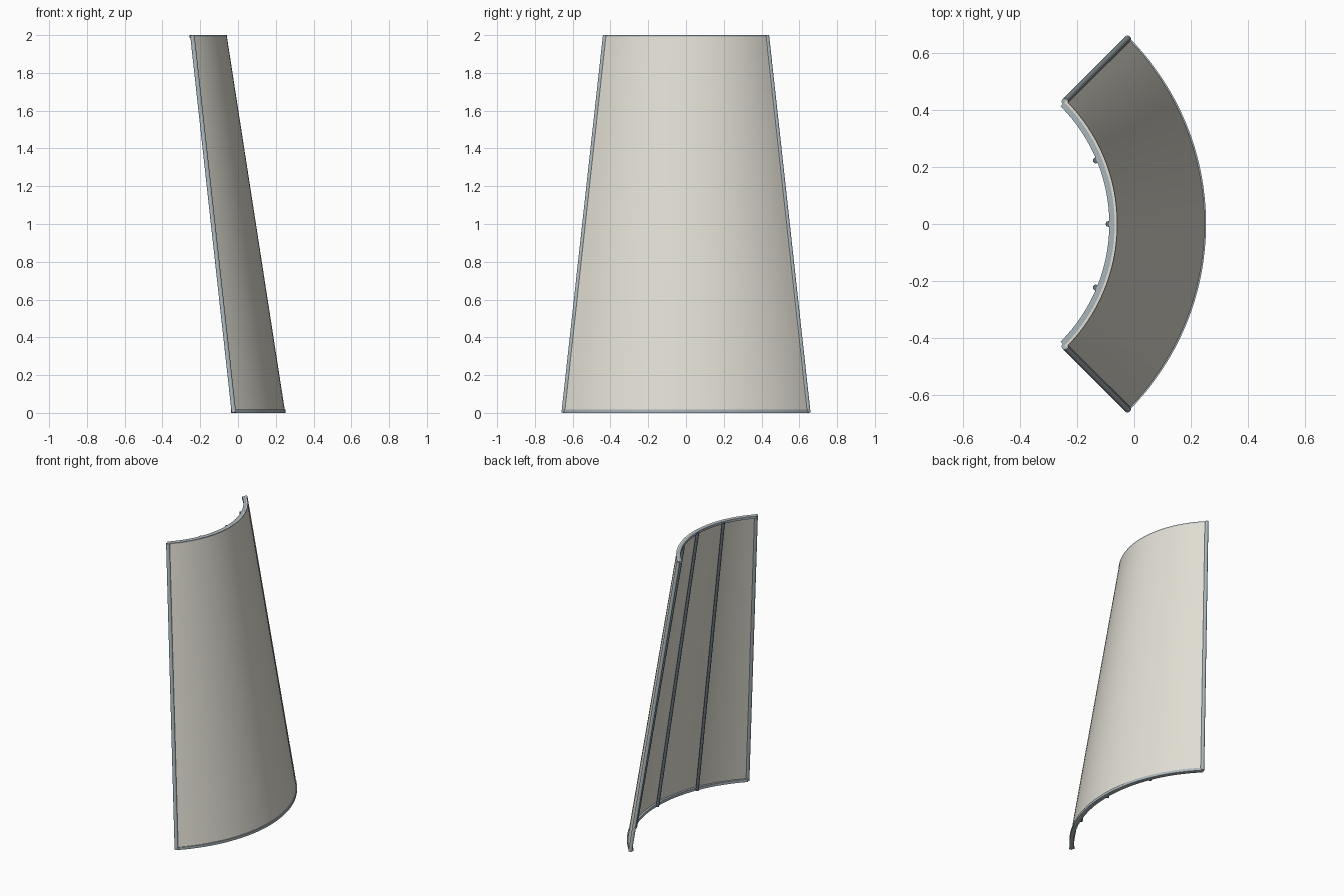
import bpy
import bmesh
from math import sin, cos, radians
from mathutils import Vector

cube = bpy.data.objects.get("Cube")
if cube:
    bpy.data.objects.remove(cube)

AXIS_X = -0.67                # cone axis
R_BOTTOM, R_TOP = 0.92, 0.61  # outer radii
HEIGHT = 2.0
HALF_ANGLE = 45
STEPS = 32


def material(name, rgb):
    m = bpy.data.materials.new(name)
    m.use_nodes = True
    m.diffuse_color = (*rgb, 1)
    m.node_tree.nodes["Principled BSDF"].inputs["Base Color"].default_value = (*rgb, 1)
    return m


ivory = material("ivory panel", (0.76, 0.74, 0.66))
steel = material("pale steel", (0.40, 0.47, 0.50))
dark = material("dark slate", (0.14, 0.17, 0.21))


def polar(radius, degrees, z):
    a = radians(degrees)
    return Vector((AXIS_X + radius * cos(a), radius * sin(a), z))


def cone_radius(z):
    return R_BOTTOM + (R_TOP - R_BOTTOM) * z / HEIGHT


def finish(name, bm, mat):
    bmesh.ops.recalc_face_normals(bm, faces=bm.faces)
    mesh = bpy.data.meshes.new(name)
    bm.to_mesh(mesh)
    bm.free()
    mesh.materials.append(mat)
    obj = bpy.data.objects.new(name, mesh)
    bpy.context.collection.objects.link(obj)
    bpy.ops.object.select_all(action="DESELECT")
    obj.select_set(True)
    bpy.context.view_layer.objects.active = obj
    bpy.ops.object.shade_smooth_by_angle(angle=radians(35))
    return obj


def arc_sweep(name, profile, mat):
    """Sweep a closed (radius, z) profile around the cone axis."""
    bm = bmesh.new()
    rings = []
    for i in range(STEPS + 1):
        angle = HALF_ANGLE * (2 * i / STEPS - 1)
        rings.append([bm.verts.new(polar(r, angle, z)) for r, z in profile])
    n = len(profile)
    for a, b in zip(rings, rings[1:]):
        for j in range(n):
            k = (j + 1) % n
            bm.faces.new((a[j], a[k], b[k], b[j]))
    bm.faces.new(rings[0])
    bm.faces.new(rings[-1])
    return finish(name, bm, mat)


def rod(name, angle, inset, radius, mat):
    """Round bar following the cone slope at one angle."""
    start = polar(R_BOTTOM - inset, angle, 0.002)
    end = polar(R_TOP - inset, angle, HEIGHT - 0.002)
    axis = end - start
    bm = bmesh.new()
    bmesh.ops.create_cone(bm, cap_ends=True, segments=12, radius1=radius,
                          radius2=radius, depth=axis.length)
    bmesh.ops.rotate(bm, verts=bm.verts, cent=(0, 0, 0),
                     matrix=axis.to_track_quat("Z", "Y").to_matrix())
    bmesh.ops.translate(bm, verts=bm.verts, vec=(start + end) / 2)
    return finish(name, bm, mat)


# Thin curved panel
WALL = 0.008
arc_sweep("curved_panel", [(R_BOTTOM - WALL, 0), (R_BOTTOM, 0),
                           (R_TOP, HEIGHT), (R_TOP - WALL, HEIGHT)], ivory)


# Flat rims along the bottom and top edges
def rim(name, z0, z1, proud):
    outer = cone_radius((z0 + z1) / 2) + proud
    inner = outer - 0.028
    arc_sweep(name, [(inner, z0), (outer, z0), (outer, z1), (inner, z1)], steel)


rim("bottom_rim", 0, 0.018, 0.004)
rim("top_rim", HEIGHT - 0.016, HEIGHT, 0)

# Side edge bars
for side, sign in (("left", 1), ("right", -1)):
    rod("edge_bar_" + side, sign * HALF_ANGLE, 0.004, 0.012, steel)

# Inner ribs
for i, angle in enumerate((-22.5, 0, 22.5)):
    rod("inner_rib_%d" % (i + 1), angle, 0.03, 0.01, dark)
